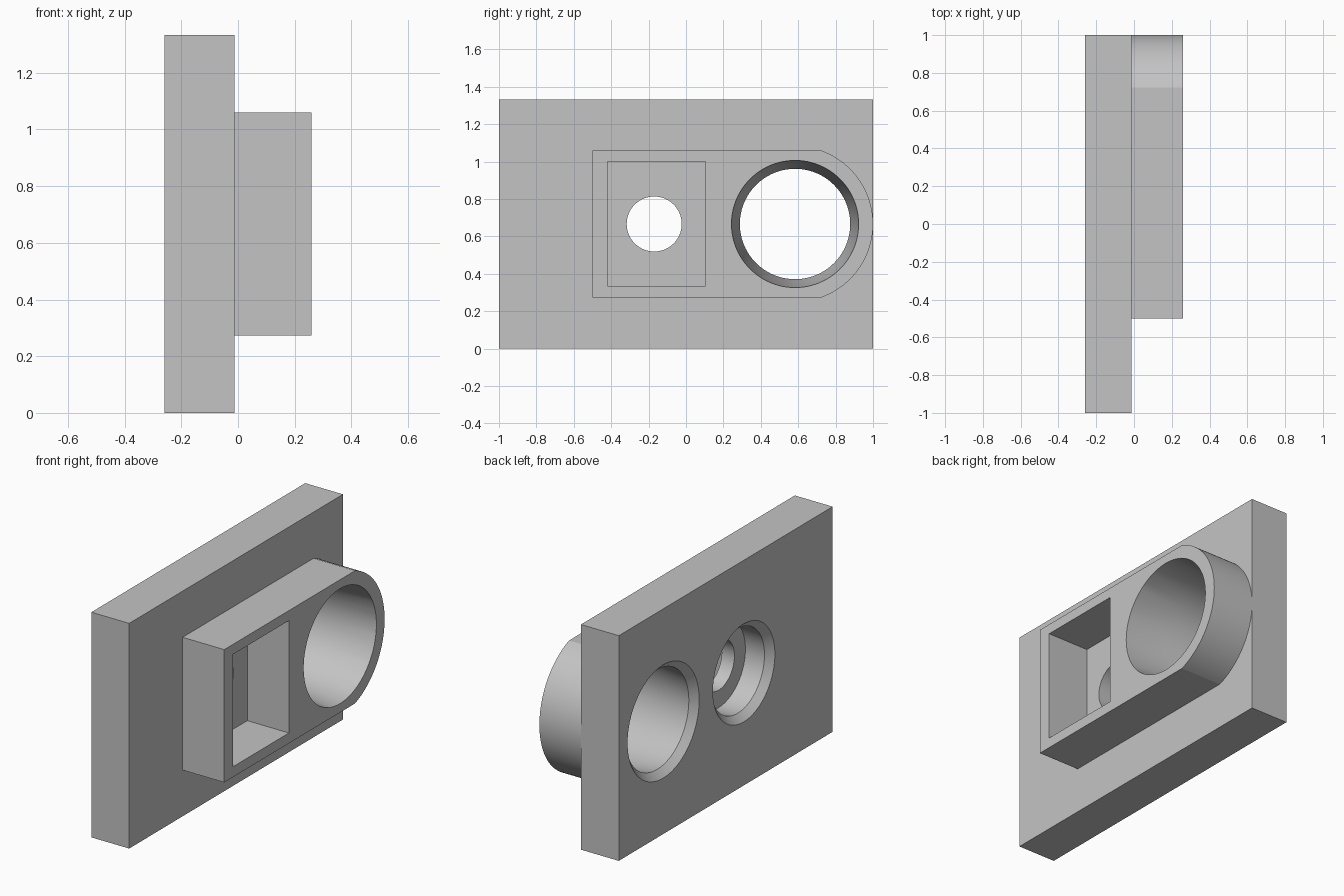
import bpy, bmesh, math
from mathutils import Vector

cube = bpy.data.objects.get("Cube")
if cube:
    bpy.data.objects.remove(cube, do_unlink=True)

BACK, SEAM, FRONT = -0.26, -0.0125, 0.26
HEIGHT = 1.333
MID = HEIGHT / 2
BORE_Y, HOLE_Y = 0.583, -0.17
SEGMENTS = 96

grey = bpy.data.materials.new("light grey")
grey.use_nodes = True
colour = (0.55, 0.55, 0.55, 1)
grey.diffuse_color = colour
grey.node_tree.nodes["Principled BSDF"].inputs["Base Color"].default_value = colour


def finish(name, bm):
    bmesh.ops.recalc_face_normals(bm, faces=bm.faces)
    mesh = bpy.data.meshes.new(name)
    bm.to_mesh(mesh)
    bm.free()
    mesh.materials.append(grey)
    obj = bpy.data.objects.new(name, mesh)
    bpy.context.collection.objects.link(obj)
    return obj


def prism(name, outline, x0, x1):
    """Extrude a (y, z) outline along x."""
    bm = bmesh.new()
    face = bm.faces.new([bm.verts.new((x0, y, z)) for y, z in outline])
    new = bmesh.ops.extrude_face_region(bm, geom=[face])["geom"]
    verts = [v for v in new if isinstance(v, bmesh.types.BMVert)]
    bmesh.ops.translate(bm, verts=verts, vec=Vector((x1 - x0, 0, 0)))
    return finish(name, bm)


def rectangle(y0, y1, z0, z1):
    return [(y0, z0), (y1, z0), (y1, z1), (y0, z1)]


def turned(name, y, profile):
    """Solid of revolution about an x axis, from (x, radius) steps."""
    bm = bmesh.new()
    angles = [2 * math.pi * i / SEGMENTS for i in range(SEGMENTS)]
    rings = [[bm.verts.new((x, y + r * math.cos(a), MID + r * math.sin(a)))
              for a in angles] for x, r in profile]
    for low, high in zip(rings, rings[1:]):
        for i in range(SEGMENTS):
            j = (i + 1) % SEGMENTS
            bm.faces.new((low[i], low[j], high[j], high[i]))
    bm.faces.new(rings[0])
    bm.faces.new(rings[-1])
    return finish(name, bm)


def cut(target, *cutters):
    for cutter in cutters:
        cutter.hide_render = True
        mod = target.modifiers.new("cut", "BOOLEAN")
        mod.operation = "DIFFERENCE"
        mod.solver = "EXACT"
        mod.object = cutter
        bpy.context.view_layer.objects.active = target
        bpy.ops.object.modifier_apply(modifier=mod.name)


# Base plate
plate = prism("base_plate", rectangle(-1, 1, 0, HEIGHT), BACK, SEAM)

# Raised housing with one rounded end
radius, half = 0.417, 0.393
limit = math.asin(half / radius)
steps = 48
arc = [-limit + 2 * limit * i / steps for i in range(steps + 1)]
outline = [(-0.5, MID + half), (-0.5, MID - half)]
outline += [(BORE_Y + radius * math.cos(a), MID + radius * math.sin(a)) for a in arc]
housing = prism("housing", outline, SEAM, FRONT)

# Tapered bore with a chamfered rear mouth, running through both parts
rim = 0.04
bore = turned("bore_cutter", BORE_Y, [
    (BACK - rim, 0.295 + 2 * rim), (BACK + rim, 0.295),
    (FRONT, 0.34), (FRONT + 0.1, 0.35)])

# Stepped hole: chamfer, counterbore, then a narrow through hole
stepped = turned("stepped_hole_cutter", HOLE_Y, [
    (BACK - rim, 0.25 + 2 * rim), (BACK + rim, 0.25),
    (-0.095, 0.25), (-0.095, 0.147), (0.1, 0.147)])

# Rectangular pocket down to the plate
pocket = prism("pocket_cutter", rectangle(-0.42, 0.105, 0.335, 1.0), -0.1, 0.4)

cut(plate, bore, stepped)
cut(housing, bore, pocket)
for cutter in (bore, stepped, pocket):
    bpy.data.objects.remove(cutter, do_unlink=True)

# Smooth the round walls and keep the edges crisp
bpy.ops.object.select_all(action="DESELECT")
for part in (plate, housing):
    part.select_set(True)
bpy.context.view_layer.objects.active = plate
bpy.ops.object.shade_smooth_by_angle(angle=math.radians(15))
